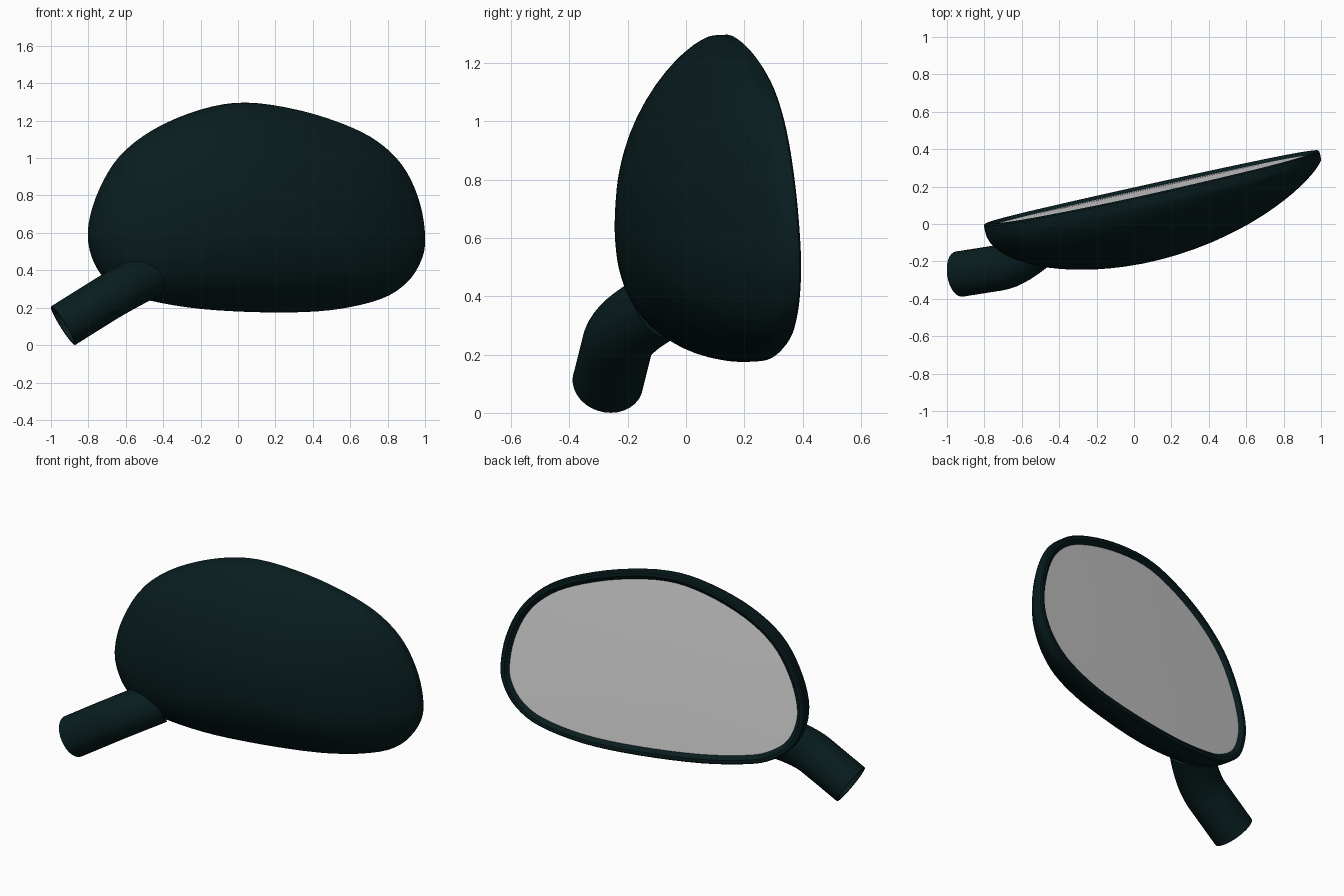
import bpy, bmesh, math
from mathutils import Vector

cube = bpy.data.objects.get("Cube")
if cube:
    bpy.data.objects.remove(cube, do_unlink=True)


def material(name, colour, rough):
    m = bpy.data.materials.new(name)
    m.use_nodes = True
    m.diffuse_color = (*colour, 1)
    bsdf = m.node_tree.nodes["Principled BSDF"]
    bsdf.inputs["Base Color"].default_value = (*colour, 1)
    bsdf.inputs["Roughness"].default_value = rough
    return m


PAINT = material("dark teal paint", (0.0025, 0.012, 0.0135), 0.5)
GLASS = material("silver glass", (0.71, 0.72, 0.71), 0.4)


def loft(name, rings, mat, cap_start=True, pole=None, face_back=False):
    """Skin closed rings; optionally cap the first and close the last to a pole."""
    bm = bmesh.new()
    loops = [[bm.verts.new(p) for p in ring] for ring in rings]
    n = len(loops[0])
    for a, b in zip(loops, loops[1:]):
        for i in range(n):
            j = (i + 1) % n
            bm.faces.new((a[i], a[j], b[j], b[i]))
    if cap_start:
        bm.faces.new(loops[0])
    if pole is not None:
        tip = bm.verts.new(pole)
        for i in range(n):
            bm.faces.new((loops[-1][i], loops[-1][(i + 1) % n], tip))
    else:
        bm.faces.new(loops[-1])
    bmesh.ops.recalc_face_normals(bm, faces=bm.faces)
    bm.normal_update()
    if face_back and sum(f.normal.y for f in bm.faces) < 0:
        bmesh.ops.reverse_faces(bm, faces=bm.faces)
    mesh = bpy.data.meshes.new(name)
    bm.to_mesh(mesh)
    bm.free()
    mesh.materials.append(mat)
    ob = bpy.data.objects.new(name, mesh)
    bpy.context.collection.objects.link(ob)
    bpy.ops.object.select_all(action='DESELECT')
    ob.select_set(True)
    bpy.context.view_layer.objects.active = ob
    bpy.ops.object.shade_smooth_by_angle(angle=math.radians(38))
    return ob


# Housing outline (x, z), smoothed with a closed spline
KEYS = [Vector(p) for p in (
    (.99, .57), (.965, .75), (.89, .93), (.77, 1.065), (.6, 1.165), (.33, 1.255),
    (.04, 1.297), (-.2, 1.26), (-.45, 1.155), (-.635, 1.01), (-.745, .83),
    (-.8, .65), (-.795, .51), (-.735, .38), (-.62, .29), (-.48, .24),
    (-.2, .195), (.17, .177), (.49, .19), (.75, .248), (.89, .335), (.967, .45))]


def spline(pts, steps):
    out, n = [], len(pts)
    for i in range(n):
        a, b, c, d = (pts[(i + k) % n] for k in (-1, 0, 1, 2))
        for s in range(steps):
            t = s / steps
            out.append(.5 * (2 * b + (c - a) * t + (2 * a - 5 * b + 4 * c - d) * t * t
                             + (3 * b - a - 3 * c + d) * t ** 3))
    return out


OUTLINE = spline(KEYS, 4)
CENTRE = Vector((0, .65))
NORMAL = Vector((.215, -.975, -.05)).normalized()


def place(p, depth):
    """Put an outline point on the tilted rim plane, pushed forward by depth."""
    return Vector((p.x, .175 + .22 * p.x - .05 * (p.y - .6), p.y)) + NORMAL * depth


def inset(dist):
    n, out = len(OUTLINE), []
    for i, p in enumerate(OUTLINE):
        t = (OUTLINE[(i + 1) % n] - OUTLINE[i - 1]).normalized()
        out.append(p + Vector((-t.y, t.x)) * dist)
    return out


def scaled(points, s):
    return [CENTRE + (p - CENTRE) * s for p in points]


def dome_point(p, s):
    """Dome is fuller towards the arm side and the bottom."""
    u = (p - CENTRE).normalized()
    power = .66 + .12 * u.x + .05 * u.y
    return place(p, .05 + .335 * (1 - s * s) ** power)


# Housing: sloping lip, rim band and domed front
RIM = ((.052, .022), (.026, 0), (.007, 0), (0, .007), (0, .05))
rings = [[place(p, d) for p in inset(w)] for w, d in RIM]
STEPS = 18
for k in range(1, STEPS):
    s = math.cos(k / STEPS * math.pi / 2)
    rings.append([dome_point(p, s) for p in scaled(OUTLINE, s)])
loft("mirror_housing", rings, PAINT, pole=place(CENTRE, .385))

# Slightly convex glass inside the lip
edge = inset(.049)
rings = [[place(p, .018 - .006 * (1 - s * s)) for p in scaled(edge, s)]
         for s in (1, .8, .6, .4, .2)]
loft("mirror_glass", rings, GLASS, cap_start=False, pole=place(CENTRE, .012), face_back=True)

# Bent mounting arm with a hollow outer end
start, bend, end = Vector((-.935, -.268, .104)), Vector((-.63, -.22, .295)), Vector((-.48, -.085, .37))
near = start.lerp(bend, .7)
path = [start]
for k in range(9):
    t = k / 8
    path.append(near.lerp(bend, t).lerp(bend.lerp(end, t), t))


def circle(centre, axis, radius, sides=32):
    u = axis.cross(Vector((0, 0, 1))).normalized()
    v = u.cross(axis).normalized()
    return [centre + radius * (u * math.cos(a) + v * math.sin(a))
            for a in (2 * math.pi * i / sides for i in range(sides))]


axis = (bend - start).normalized()
rings = [circle(start + axis * .1, axis, .105), circle(start, axis, .108)]
for i, p in enumerate(path):
    d = (path[min(i + 1, len(path) - 1)] - path[max(i - 1, 0)]).normalized()
    rings.append(circle(p, d, .122))
loft("mounting_arm", rings, PAINT)
